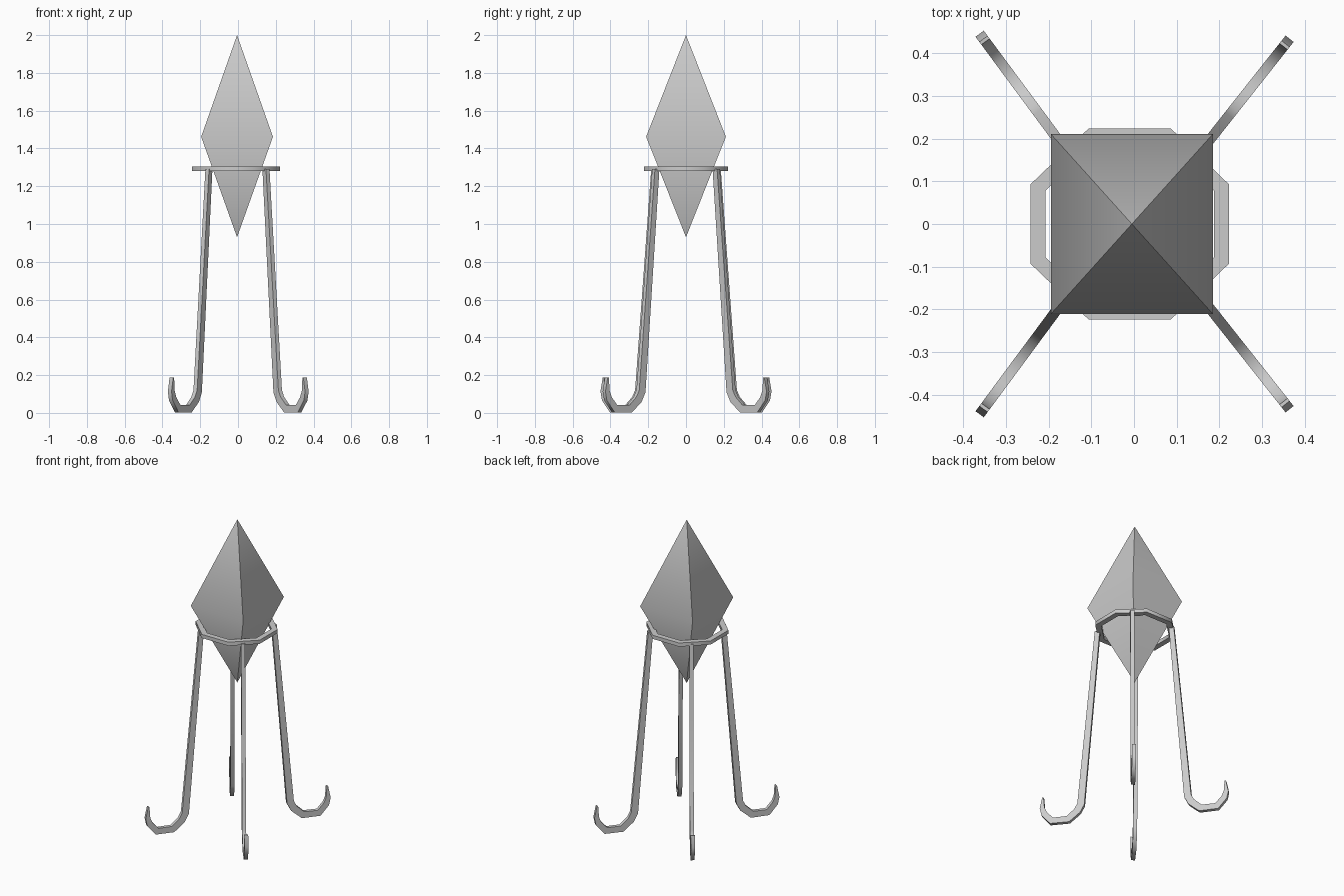
import bpy, bmesh, math
from mathutils import Vector

cube = bpy.data.objects.get("Cube")
if cube:
    bpy.data.objects.remove(cube, do_unlink=True)

grey = bpy.data.materials.new("plain grey")
grey.use_nodes = True
colour = (0.6, 0.6, 0.6, 1)
grey.diffuse_color = colour
for node in grey.node_tree.nodes:
    if node.type == 'BSDF_PRINCIPLED':
        node.inputs["Base Color"].default_value = colour


def finish(name, bm):
    """Turn a bmesh into a shaded object."""
    bmesh.ops.recalc_face_normals(bm, faces=bm.faces)
    mesh = bpy.data.meshes.new(name)
    bm.to_mesh(mesh)
    bm.free()
    mesh.materials.append(grey)
    obj = bpy.data.objects.new(name, mesh)
    bpy.context.collection.objects.link(obj)
    bpy.ops.object.select_all(action='DESELECT')
    obj.select_set(True)
    bpy.context.view_layer.objects.active = obj
    bpy.ops.object.shade_smooth_by_angle(angle=math.radians(60))
    return obj


def bridge(bm, rings, closed=False):
    """Join consecutive vertex rings with quads; cap the ends if open."""
    pairs = list(zip(rings, rings[1:]))
    if closed:
        pairs.append((rings[-1], rings[0]))
    for a, b in pairs:
        n = len(a)
        for i in range(n):
            j = (i + 1) % n
            bm.faces.new((a[i], a[j], b[j], b[i]))
    if not closed:
        bm.faces.new(rings[0])
        bm.faces.new(rings[-1])


# Crystal: a four-sided double pyramid
bm = bmesh.new()
cx, hx, hy = -0.005, 0.19, 0.211
girdle = [bm.verts.new((cx + sx * hx, sy * hy, 1.462))
          for sx, sy in ((-1, -1), (1, -1), (1, 1), (-1, 1))]
for tip_z in (2.0, 0.93):
    tip = bm.verts.new((cx, 0, tip_z))
    for i in range(4):
        bm.faces.new((girdle[i], girdle[(i + 1) % 4], tip))
finish("crystal", bm)

# Holder ring: a flat octagonal band
bm = bmesh.new()
sections = []
for i in range(8):
    a = math.radians(22.5 + 45 * i)
    section = []
    for rx, ry, z in ((0.252, 0.242, 1.28), (0.252, 0.242, 1.304),
                      (0.214, 0.204, 1.304), (0.214, 0.204, 1.28)):
        section.append(bm.verts.new((-0.01 + rx * math.cos(a), ry * math.sin(a), z)))
    sections.append(section)
bridge(bm, sections, closed=True)
finish("holder_ring", bm)

# Legs: tapered bars ending in an upturned hook (outward distance, height, thickness)
PATH = [(0.0, 1.29, 0.03), (0.1, 0.115, 0.043), (0.122, 0.072, 0.043),
        (0.178, 0.022, 0.04), (0.278, 0.022, 0.038), (0.323, 0.075, 0.036),
        (0.335, 0.115, 0.028), (0.33, 0.187, 0.008)]


def leg(name, top, foot, width=0.024):
    top, foot = Vector(top), Vector(foot)
    out = (foot - top).normalized()
    side = Vector((-out.y, out.x)) * width / 2
    pts = [Vector(p[:2]) for p in PATH]
    bm = bmesh.new()
    rings = []
    for i, p in enumerate(pts):
        before = (p - pts[i - 1]).normalized() if i else (pts[1] - p).normalized()
        after = (pts[i + 1] - p).normalized() if i < len(pts) - 1 else before
        along = (before + after).normalized()
        reach = PATH[i][2] / 2 / max(along.dot(before), 0.5)
        normal = Vector((-along.y, along.x)) * reach
        ring = []
        for s, t in ((-1, -1), (1, -1), (1, 1), (-1, 1)):
            q = p + normal * t
            xy = top + out * q.x + side * s
            ring.append(bm.verts.new((xy.x, xy.y, max(q.y, 0))))
        rings.append(ring)
    bridge(bm, rings)
    finish(name, bm)


for end, sy in (("front", -1), ("back", 1)):
    leg(end + "_left_leg", (0.148, 0.16 * sy), (0.352, 0.418 * sy))
    leg(end + "_right_leg", (-0.154, 0.165 * sy), (-0.35, 0.43 * sy))
